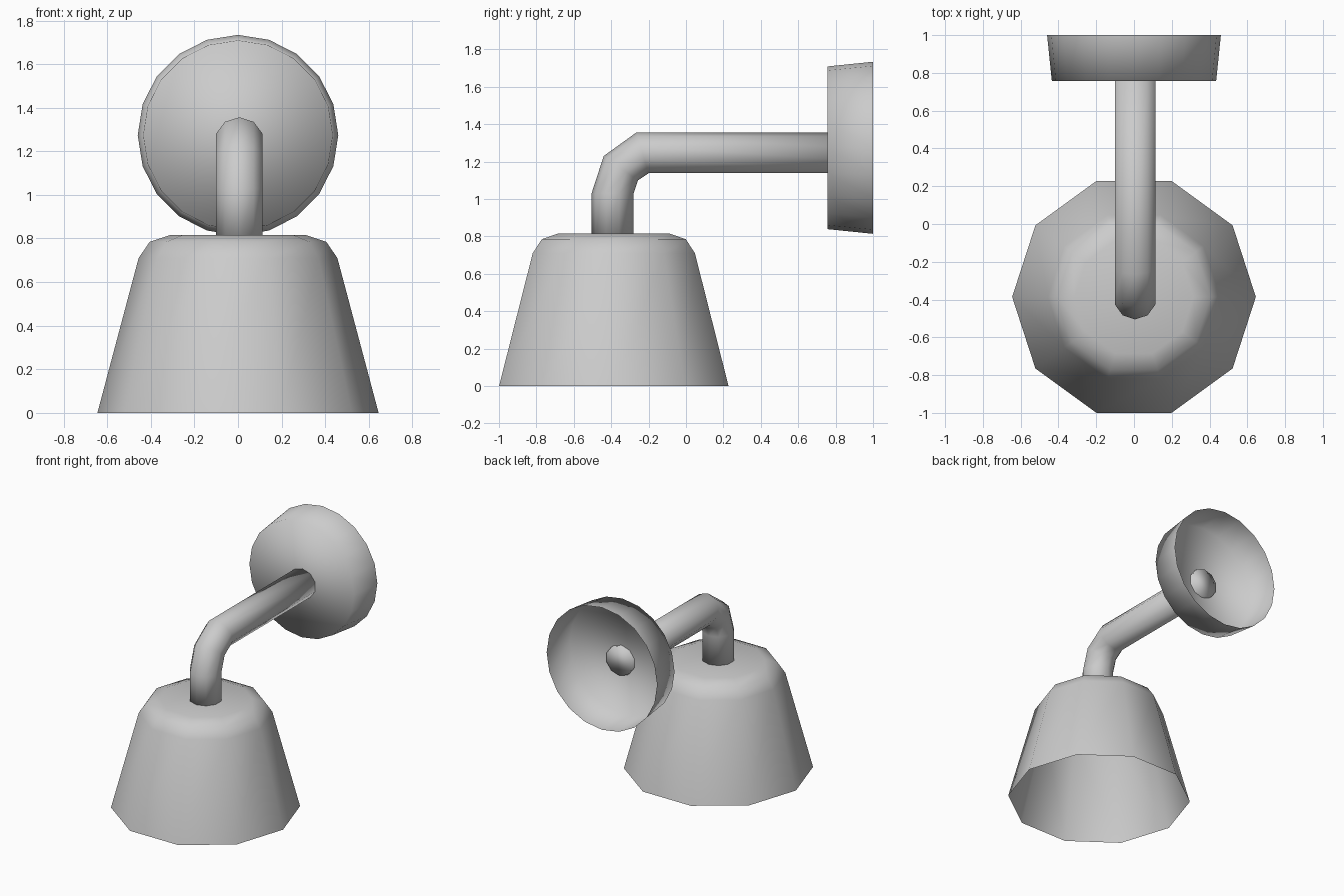
import bpy, bmesh
from math import sin, cos, pi
from mathutils import Vector

if "Cube" in bpy.data.objects:
    bpy.data.objects.remove(bpy.data.objects["Cube"])


def skin(name, rings, cap_start=False, cap_end=False):
    """Bridge a list of equal-sized point rings into a smooth-shaded shell."""
    bm = bmesh.new()
    loops = [[bm.verts.new(p) for p in ring] for ring in rings]
    n = len(loops[0])
    for a, b in zip(loops, loops[1:]):
        for i in range(n):
            j = (i + 1) % n
            bm.faces.new((a[i], a[j], b[j], b[i]))
    if cap_start:
        bm.faces.new(loops[0][::-1])
    if cap_end:
        bm.faces.new(loops[-1])
    bmesh.ops.recalc_face_normals(bm, faces=bm.faces)
    for f in bm.faces:
        f.smooth = True
    me = bpy.data.meshes.new(name)
    bm.to_mesh(me)
    bm.free()
    ob = bpy.data.objects.new(name, me)
    bpy.context.collection.objects.link(ob)
    return ob


def ring(center, u, v, n):
    c, u, v = Vector(center), Vector(u), Vector(v)
    return [c + u * cos(2 * pi * i / n) + v * sin(2 * pi * i / n) for i in range(n)]


# Lamp shade: ten-sided, open underneath, rounded shoulder
shade_profile = [(0.645, 0), (0.456, 0.71), (0.405, 0.785), (0.315, 0.815)]
skin("lamp_shade",
     [ring((0, -0.386, z), (r, 0, 0), (0, r, 0), 10) for r, z in shade_profile],
     cap_end=True)

# Bent arm: each section given by its outer and inner (y, z) points
arm_sections = [
    ((-0.505, 0.79), (-0.28, 0.79)),
    ((-0.505, 1.03), (-0.28, 1.03)),
    ((-0.44, 1.23), (-0.257, 1.10)),
    ((-0.265, 1.356), (-0.20, 1.138)),
    ((0.785, 1.356), (0.785, 1.138)),
]
arm_rings = []
for outer, inner in arm_sections:
    o, i = Vector((0.006, *outer)), Vector((0.006, *inner))
    arm_rings.append(ring((o + i) / 2, (o - i) / 2, (0.112, 0, 0), 10))
skin("arm", arm_rings, cap_start=True, cap_end=True)

# Wall plate: twenty-sided shallow cup, open towards the wall
plate_profile = [(0.435, 0.757), (0.46, 1.0)]
skin("wall_plate",
     [ring((0, y, 1.274), (0, 0, r), (r, 0, 0), 20) for r, y in plate_profile],
     cap_start=True)
